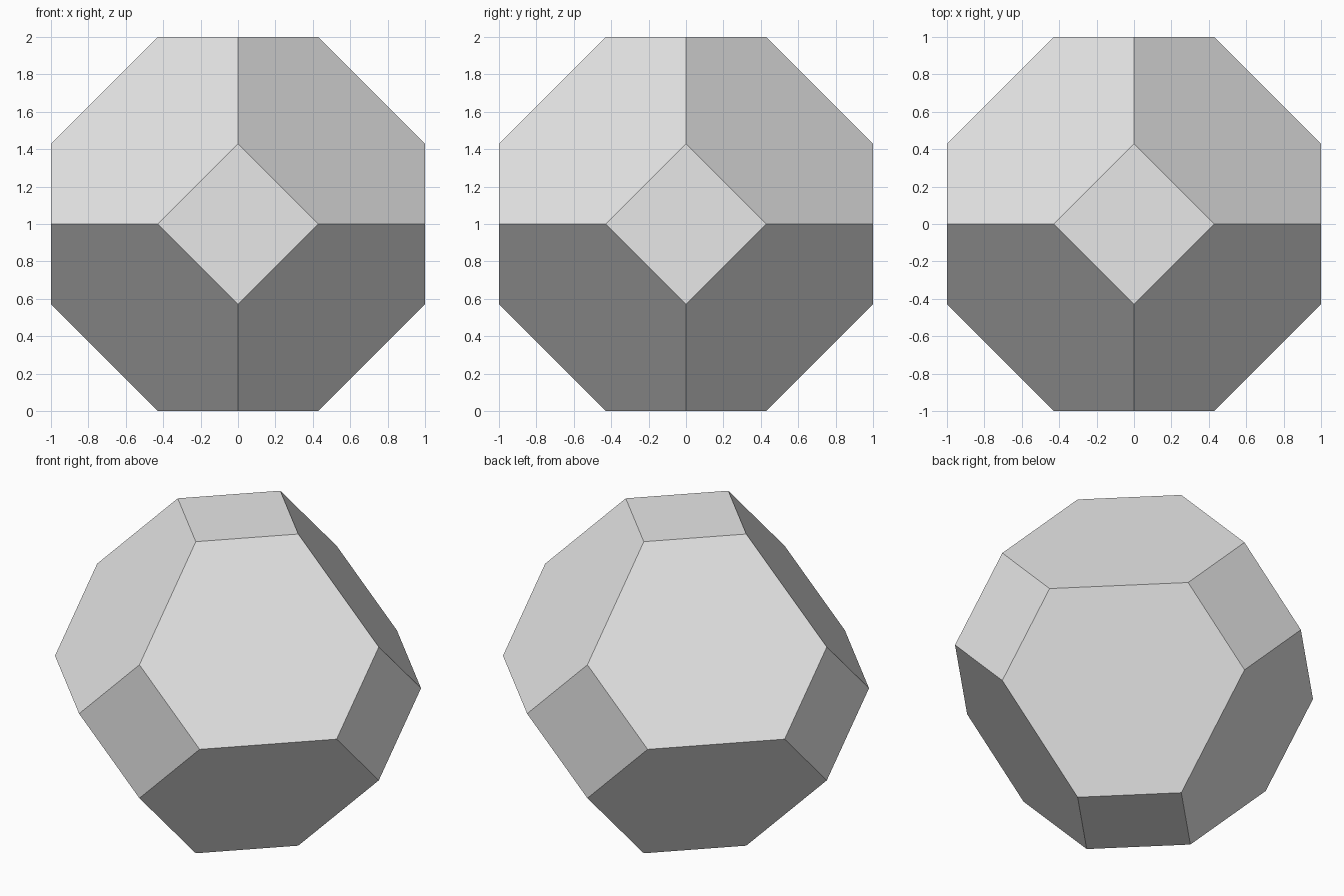
import bpy
import bmesh
from math import radians
from mathutils import Vector

SHORT = 0.428  # distance from a square face's centre to its corners

cube = bpy.data.objects.get("Cube")
if cube:
    bpy.data.objects.remove(cube, do_unlink=True)

# Light grey material for the whole solid
grey = bpy.data.materials.new("light_grey")
grey.use_nodes = True
colour = (0.8, 0.8, 0.8, 1.0)
grey.diffuse_color = colour
grey.node_tree.nodes["Principled BSDF"].inputs["Base Color"].default_value = colour

# Corners: four around the centre of each of the six square faces
bm = bmesh.new()
for axis in range(3):
    for side in (-1, 1):
        for other in (1, 2):
            for sign in (-1, 1):
                corner = Vector()
                corner[axis] = side
                corner[(axis + other) % 3] = sign * SHORT
                bm.verts.new(corner)

# Skin the corners, then merge coplanar triangles into squares and hexagons
bmesh.ops.convex_hull(bm, input=bm.verts)
bmesh.ops.dissolve_limit(bm, angle_limit=radians(2), verts=bm.verts, edges=bm.edges)
bmesh.ops.recalc_face_normals(bm, faces=bm.faces)
bmesh.ops.translate(bm, verts=bm.verts, vec=(0, 0, 1))

mesh = bpy.data.meshes.new("truncated_octahedron")
bm.to_mesh(mesh)
bm.free()
mesh.materials.append(grey)
solid = bpy.data.objects.new("truncated_octahedron", mesh)
bpy.context.collection.objects.link(solid)
